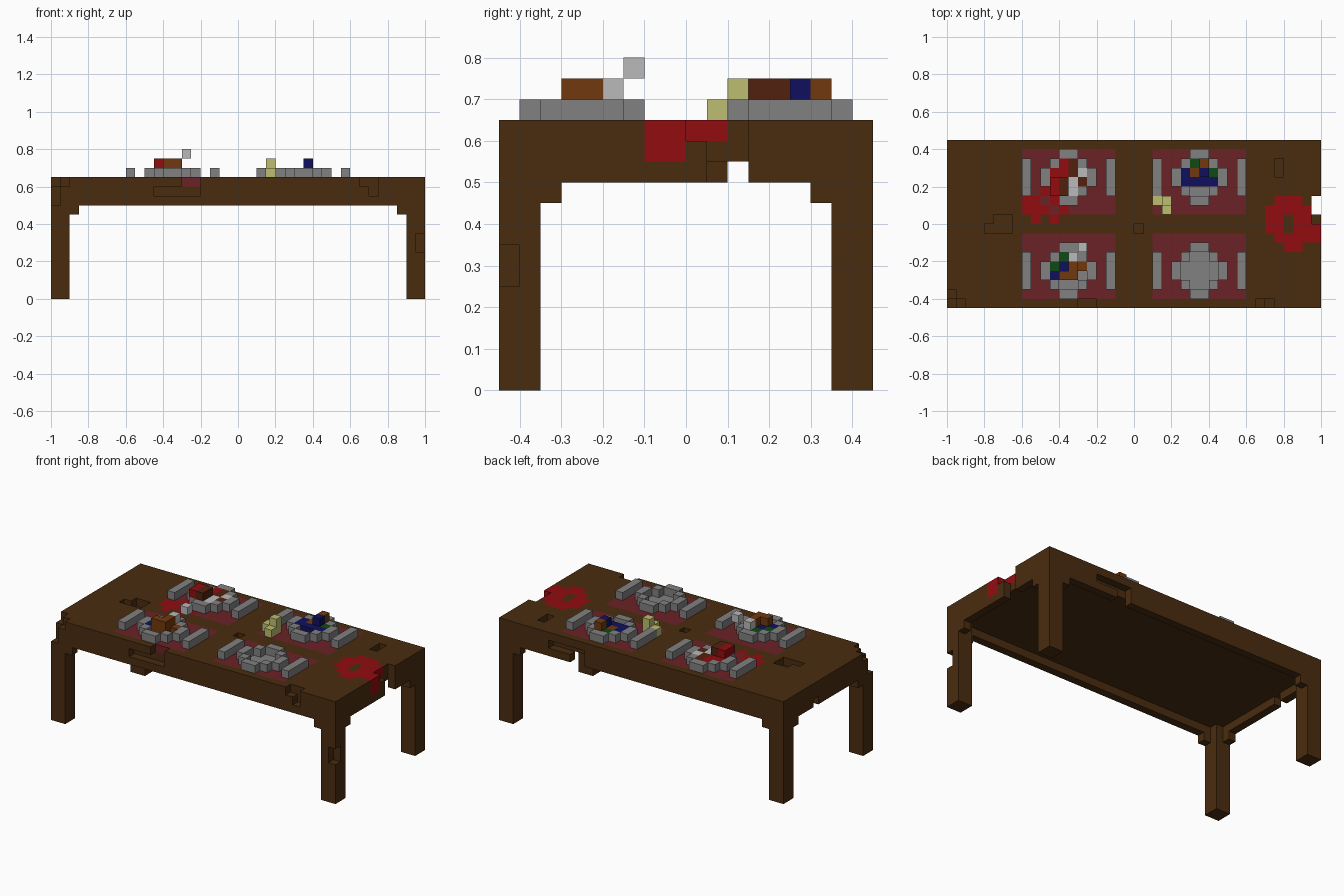
import bpy, bmesh
from mathutils import Vector

UNIT = 0.05
ORIGIN = Vector((-1.0, -0.45, 0.0))

cube = bpy.data.objects.get("Cube")
if cube:
    bpy.data.objects.remove(cube)


def linear(hex_code):
    vals = [int(hex_code[n:n + 2], 16) / 255 for n in (0, 2, 4)]
    return [v / 12.92 if v <= 0.04045 else ((v + 0.055) / 1.055) ** 2.4 for v in vals] + [1.0]


def make_material(name, hex_code):
    mat = bpy.data.materials.new(name)
    mat.use_nodes = True
    mat.diffuse_color = linear(hex_code)
    bsdf = mat.node_tree.nodes["Principled BSDF"]
    bsdf.inputs["Base Color"].default_value = linear(hex_code)
    bsdf.inputs["Roughness"].default_value = 0.9
    return mat


PALETTE = {
    "wood": "4a2c0f", "mat": "6b2226", "red": "920c10", "meat": "52210f",
    "bread": "72390e", "blue": "10105e", "green": "0f4a12",
    "brass": "bcbe70", "grey": "818181", "light": "bababa",
}
MATS = {key: make_material(key + " colour", code) for key, code in PALETTE.items()}
KEY = {"#": "red", "m": "meat", "b": "bread", "u": "blue", "g": "green", "w": "light", "s": "grey"}
parts = {}


def block(part, colour, xs, ys, zs):
    """Fill a box of cells; each range is (first, end)."""
    cells = parts.setdefault(part, {})
    for x in range(*xs):
        for y in range(*ys):
            for z in range(*zs):
                cells[x, y, z] = colour


def carve(part, xs, ys, zs):
    for x in range(*xs):
        for y in range(*ys):
            for z in range(*zs):
                parts[part].pop((x, y, z), None)


def pattern(part, x0, y_top, z, rows):
    """Lay one layer of cells from text rows, back row first."""
    cells = parts.setdefault(part, {})
    for r, row in enumerate(rows):
        for c, ch in enumerate(row):
            if ch in KEY:
                cells[x0 + c, y_top - r, z] = KEY[ch]


# Table top with a rim hanging below it
TOP = 12
block("table_top", "wood", (0, 40), (0, 18), (10, 13))
carve("table_top", (1, 39), (1, 17), (10, 11))

# Legs with small corner brackets
for side, lx, bx in (("right", 0, 2), ("left", 38, 37)):
    for end, ly, by in (("front", 0, 2), ("back", 16, 15)):
        leg = f"{end}_{side}_leg"
        ox, oy = (0 if lx == 0 else 39), (0 if ly == 0 else 17)
        block(leg, "wood", (lx, lx + 2), (ly, ly + 2), (0, 10))
        block(leg, "wood", (bx, bx + 1), (oy, oy + 1), (9, 10))
        block(leg, "wood", (ox, ox + 1), (by, by + 1), (9, 10))
        for x in (lx, lx + 1):
            for y in (ly, ly + 1):
                parts["table_top"].setdefault((x, y, 10), "wood")

# Place mats, plates and cutlery
RING = ["..ss..", ".s..s.", "s....s", "s....s", ".s..s.", "..ss.."]
WELL = [".ss.", "ssss", "ssss", ".ss."]
for row, my, mh, py in (("front", 1, 8, 6), ("back", 10, 17, 16)):
    for side, mx in (("right", 8), ("left", 22)):
        tag = f"{row}_{side}"
        block("table_top", "mat", (mx, mx + 10), (my, mh), (TOP, TOP + 1))
        pattern("table_top", mx + 3, py - 1, TOP, WELL)
        pattern(tag + "_plate", mx + 2, py, TOP + 1, RING)
        for name, x in (("fork", mx), ("knife", mx + 9)):
            block(f"{tag}_{name}", "grey", (x, x + 1), (py - 4, py), (TOP + 1, TOP + 2))

# Food heaped on three plates
pattern("back_left_food", 25, 15, 13, [".gb.", "ubug", "uuuu"])
pattern("back_left_food", 27, 15, 14, ["b", "u"])
pattern("front_right_food", 11, 5, 13, [".gw.", "gubb", "ubb."])
pattern("front_right_food", 12, 5, 14, [".w", ".b", "bb"])
pattern("front_right_food", 14, 6, 15, ["w"])
pattern("back_right_food", 11, 15, 13, [".#m.", "##mw", "#mwm", ".#w."])
pattern("back_right_food", 11, 13, 14, ["#m", "#m"])

# Tipped goblet
for x, y, z in ((22, 11, 13), (23, 11, 13), (23, 10, 13), (23, 11, 14)):
    block("goblet", "brass", (x, x + 1), (y, y + 1), (z, z + 1))

# Spilled red stains
pattern("table_top", 8, 12, TOP, ["..#", "##.##", "###.#", ".#.#"])
pattern("table_top", 34, 11, TOP, [".###..", "#####.", "##.##.", "##.###", ".#####", "..##.."])
block("table_top", "red", (39, 40), (7, 9), (11, 13))

# Chips and gouges in the wood
for chip in (
    ((5, 7), (9, 10), (12, 13)), ((4, 7), (8, 9), (12, 13)),
    ((20, 21), (8, 9), (12, 13)), ((35, 36), (14, 16), (12, 13)),
    ((39, 40), (10, 12), (10, 13)), ((39, 40), (9, 10), (12, 13)),
    ((0, 1), (11, 12), (10, 11)), ((0, 1), (0, 1), (10, 13)),
    ((1, 2), (0, 1), (12, 13)), ((0, 1), (1, 2), (12, 13)),
    ((14, 16), (0, 1), (12, 13)), ((11, 16), (0, 1), (11, 12)),
    ((33, 35), (0, 1), (12, 13)), ((34, 35), (0, 1), (11, 12)),
    ((28, 33), (17, 18), (11, 12)), ((28, 30), (17, 18), (10, 11)),
):
    carve("table_top", *chip)
carve("front_left_leg", (39, 40), (0, 1), (5, 7))

# Turn each part's cells into a mesh of its exposed faces
occupied = set().union(*parts.values())


def build(name, cells):
    bm = bmesh.new()
    slots = sorted(set(cells.values()))
    verts = {}
    for cell, colour in cells.items():
        for axis in range(3):
            for step in (0, 1):
                beside = list(cell)
                beside[axis] += 2 * step - 1
                if tuple(beside) in occupied:
                    continue
                u, v = (axis + 1) % 3, (axis + 2) % 3
                loop = []
                for du, dv in ((0, 0), (1, 0), (1, 1), (0, 1)):
                    p = list(cell)
                    p[axis] += step
                    p[u] += du
                    p[v] += dv
                    p = tuple(p)
                    if p not in verts:
                        verts[p] = bm.verts.new(ORIGIN + Vector(p) * UNIT)
                    loop.append(verts[p])
                face = bm.faces.new(loop if step else loop[::-1])
                face.material_index = slots.index(colour)
    bmesh.ops.dissolve_limit(bm, angle_limit=0.01, verts=bm.verts[:], edges=bm.edges[:],
                             delimit={"MATERIAL"})
    mesh = bpy.data.meshes.new(name)
    bm.to_mesh(mesh)
    bm.free()
    for key in slots:
        mesh.materials.append(MATS[key])
    bpy.context.collection.objects.link(bpy.data.objects.new(name, mesh))


for part_name, part_cells in parts.items():
    build(part_name, part_cells)
